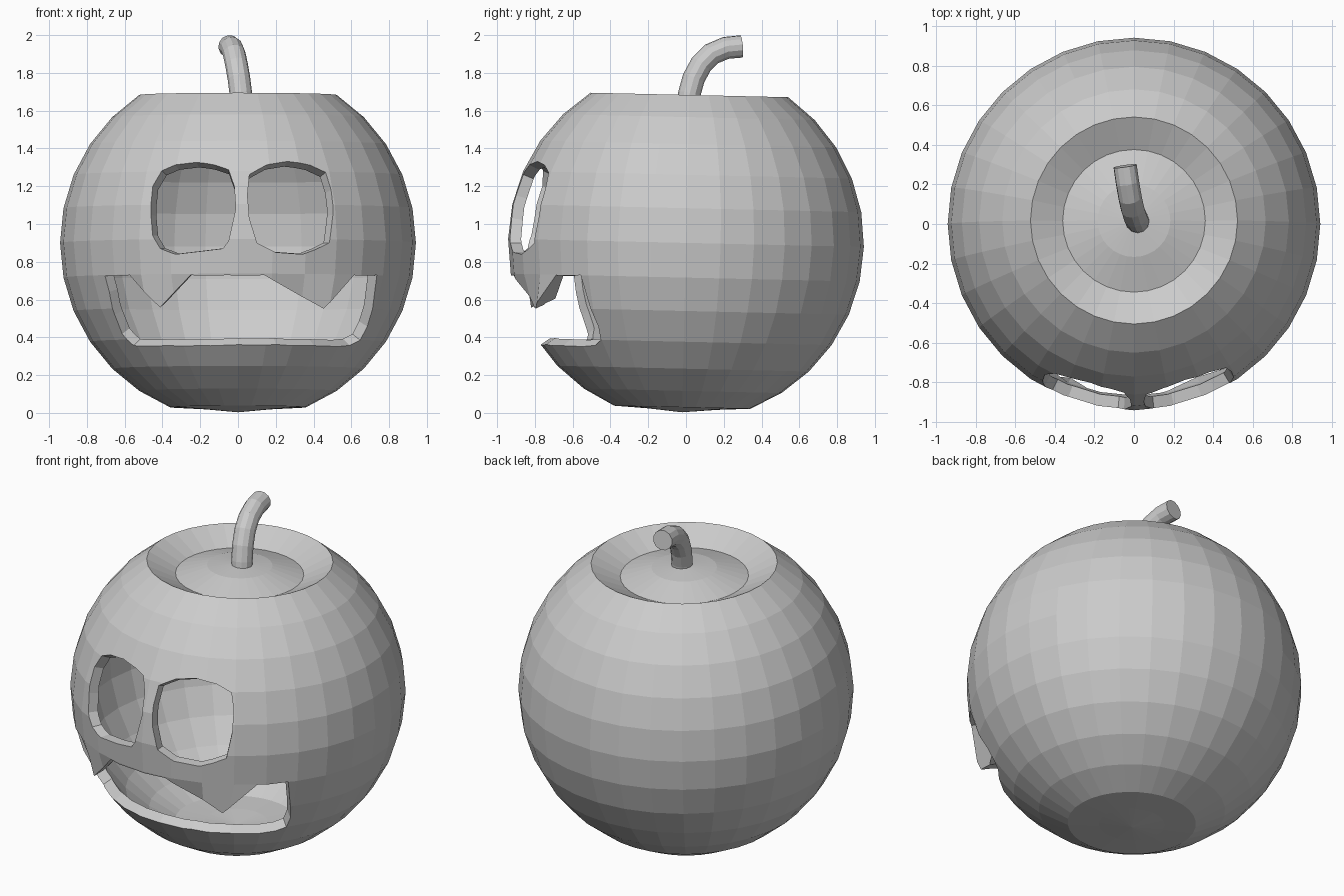
import bpy, bmesh, math
from mathutils import Vector, Matrix

if "Cube" in bpy.data.objects:
    bpy.data.objects.remove(bpy.data.objects["Cube"])

C = Vector((0, 0, 0.9))      # centre of the pumpkin
R = 0.942

grey = bpy.data.materials.new("plain grey")
grey.diffuse_color = (0.6, 0.6, 0.6, 1)
grey.use_nodes = True
grey.node_tree.nodes["Principled BSDF"].inputs["Base Color"].default_value = grey.diffuse_color


def make_object(name, bm):
    mesh = bpy.data.meshes.new(name)
    bmesh.ops.recalc_face_normals(bm, faces=bm.faces[:])
    bm.to_mesh(mesh)
    bm.free()
    ob = bpy.data.objects.new(name, mesh)
    bpy.context.collection.objects.link(ob)
    mesh.materials.append(grey)
    return ob


def apply(ob, mod):
    bpy.context.view_layer.objects.active = ob
    bpy.ops.object.modifier_apply(modifier=mod.name)


# pumpkin body: sphere with a sunken cap and a flattened base
bm = bmesh.new()
bmesh.ops.create_uvsphere(bm, u_segments=32, v_segments=16, radius=R)
for v in bm.verts:
    if v.co.z > 0.85:
        v.co.z -= 0.168
    elif v.co.z < -0.9:
        v.co.z = -0.88 if v.co.xy.length > 0.05 else -0.897
bm.transform(Matrix.Translation(C) @ Matrix.Rotation(math.radians(-1.3), 4, 'X'))
body = make_object("pumpkin_body", bm)

# hollow wall
wall = body.modifiers.new("wall", 'SOLIDIFY')
wall.thickness = 0.06
wall.offset = -1
apply(body, wall)


def carve(name, outline):
    """Cut an opening whose walls point at the pumpkin centre."""
    bm = bmesh.new()
    near, far = [], []
    for x, z in outline:
        d = Vector((x, 0, z - C.z))
        d.y = -math.sqrt(0.932 ** 2 - d.length_squared)
        near.append(bm.verts.new(C + d * 0.3))
        far.append(bm.verts.new(C + d * 2.3))
    n = len(outline)
    for i in range(n):
        j = (i + 1) % n
        bm.faces.new((near[i], near[j], far[j], far[i]))
    caps = [bm.faces.new(near), bm.faces.new(far[::-1])]
    bmesh.ops.triangulate(bm, faces=caps)
    cutter = make_object(name, bm)
    cutter.hide_render = True
    cut = body.modifiers.new("cut", 'BOOLEAN')
    cut.operation = 'DIFFERENCE'
    cut.solver = 'EXACT'
    cut.object = cutter
    apply(body, cut)
    bpy.data.objects.remove(cutter)


# eyes
carve("left_eye_cutter", [
    (-0.46, 1.05), (-0.45, 1.2), (-0.40, 1.28), (-0.33, 1.31), (-0.22, 1.325),
    (-0.12, 1.31), (-0.05, 1.285), (-0.02, 1.2), (-0.012, 1.08), (-0.05, 0.91),
    (-0.08, 0.87), (-0.33, 0.84), (-0.41, 0.87), (-0.45, 0.94)])
carve("right_eye_cutter", [
    (0.05, 1.15), (0.06, 1.26), (0.15, 1.31), (0.26, 1.33), (0.38, 1.31),
    (0.46, 1.27), (0.49, 1.18), (0.50, 1.05), (0.48, 0.9), (0.41, 0.865),
    (0.34, 0.84), (0.2, 0.85), (0.10, 0.9), (0.06, 1.03)])

# mouth with two upper teeth
TEETH = [(-0.41, 0.56), (0.45, 0.555)]
carve("mouth_cutter", [
    (-0.70, 0.725), (-0.57, 0.73), TEETH[0], (-0.25, 0.73), (-0.05, 0.73),
    (0.14, 0.73), TEETH[1], (0.61, 0.73), (0.73, 0.73), (0.72, 0.63),
    (0.68, 0.46), (0.64, 0.39), (0.59, 0.36), (0.4, 0.36), (0.2, 0.365),
    (0, 0.365), (-0.19, 0.36), (-0.38, 0.36), (-0.55, 0.36), (-0.61, 0.42),
    (-0.65, 0.52), (-0.68, 0.64)])

# tooth tips hang slightly forward of the shell
for v in body.data.vertices:
    for x, z in TEETH:
        if abs(v.co.x - x) < 0.045 and abs(v.co.z - z) < 0.045 and v.co.y < -0.6:
            v.co.y -= 0.05

# stem: bent tube
path = [(0.02, 0.01, 1.63), (0.015, 0.018, 1.69), (0.005, 0.04, 1.77),
        (-0.008, 0.08, 1.845), (-0.02, 0.135, 1.9), (-0.033, 0.21, 1.932),
        (-0.045, 0.293, 1.94)]
curve = bpy.data.curves.new("stem", 'CURVE')
curve.dimensions = '3D'
curve.bevel_depth = 0.06
curve.bevel_resolution = 4
curve.use_fill_caps = True
line = curve.splines.new('POLY')
line.points.add(len(path) - 1)
for p, co in zip(line.points, path):
    p.co = (*co, 1)
line.use_smooth = False
stem = bpy.data.objects.new("stem", curve)
bpy.context.collection.objects.link(stem)
curve.materials.append(grey)
bpy.ops.object.select_all(action='DESELECT')
stem.select_set(True)
bpy.context.view_layer.objects.active = stem
bpy.ops.object.convert(target='MESH')
